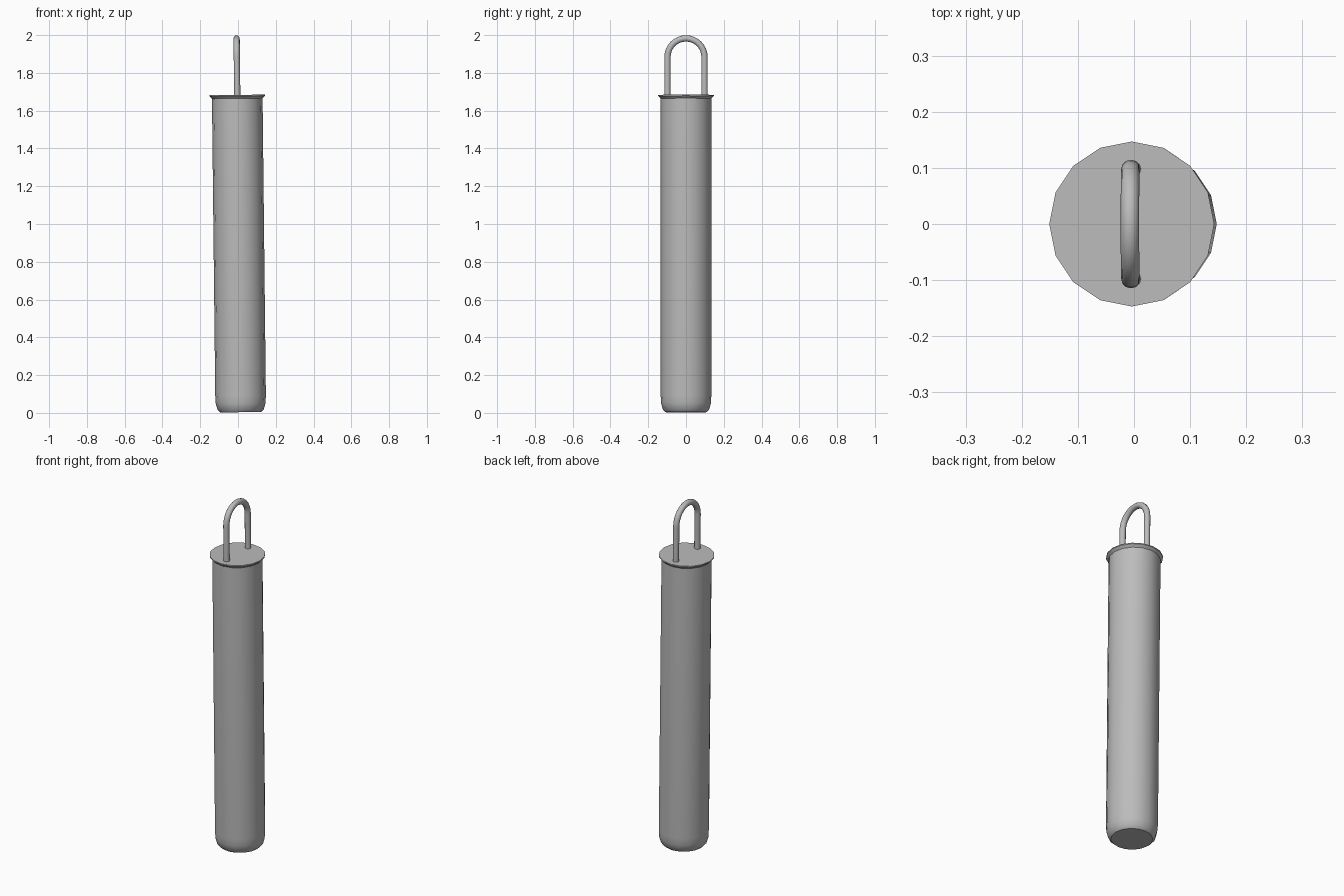
import bpy, bmesh, math
from mathutils import Matrix

if "Cube" in bpy.data.objects:
    bpy.data.objects.remove(bpy.data.objects["Cube"], do_unlink=True)

GREY = (0.5, 0.5, 0.5, 1)
metal = bpy.data.materials.new("grey metal")
metal.use_nodes = True
metal.diffuse_color = GREY
metal.node_tree.nodes["Principled BSDF"].inputs["Base Color"].default_value = GREY

# The whole rod leans very slightly to one side
LEAN = Matrix.Translation((0.0145, 0, 0.0015)) @ Matrix.Rotation(-0.011, 4, 'Y')


def finish(name, bm, angle):
    bmesh.ops.recalc_face_normals(bm, faces=bm.faces)
    bm.transform(LEAN)
    mesh = bpy.data.meshes.new(name)
    bm.to_mesh(mesh)
    bm.free()
    mesh.materials.append(metal)
    obj = bpy.data.objects.new(name, mesh)
    bpy.context.collection.objects.link(obj)
    bpy.ops.object.select_all(action='DESELECT')
    obj.select_set(True)
    bpy.context.view_layer.objects.active = obj
    bpy.ops.object.shade_smooth_by_angle(angle=math.radians(angle))


def skin(bm, rings, n):
    """Bridge successive vertex rings and cap both ends."""
    for a, b in zip(rings, rings[1:]):
        for i in range(n):
            j = (i + 1) % n
            bm.faces.new((a[i], a[j], b[j], b[i]))
    bm.faces.new(rings[0][::-1])
    bm.faces.new(rings[-1])


def lathe(name, profile, n=16, angle=40):
    bm = bmesh.new()
    turns = [math.tau * i / n for i in range(n)]
    rings = [[bm.verts.new((r * math.cos(t), r * math.sin(t), z)) for t in turns]
             for r, z in profile]
    skin(bm, rings, n)
    finish(name, bm, angle)


# Long round body with a rounded foot
lathe("body", [(0.108, 0.002), (0.122, 0.015), (0.132, 0.05), (0.134, 0.09), (0.134, 1.67)])

# Thin flanged lid, tapering underneath
lathe("lid", [(0.134, 1.663), (0.147, 1.676), (0.147, 1.682)])

# Hoop handle: two straight legs joined by a half circle
LEG, SPRING, TUBE, SIDES = 0.098, 1.883, 0.0165, 12
path = [(-LEG, 1.67, 0)]
for k in range(17):
    t = math.pi * k / 16
    path.append((-LEG * math.cos(t), SPRING + LEG * math.sin(t), t))
path.append((LEG, 1.67, math.pi))

bm = bmesh.new()
rings = []
for y, z, t in path:
    ring = []
    for i in range(SIDES):
        a = math.tau * i / SIDES
        out = TUBE * math.cos(a)
        ring.append(bm.verts.new((TUBE * math.sin(a),
                                  y - out * math.cos(t), z + out * math.sin(t))))
    rings.append(ring)
skin(bm, rings, SIDES)
finish("handle", bm, 50)
